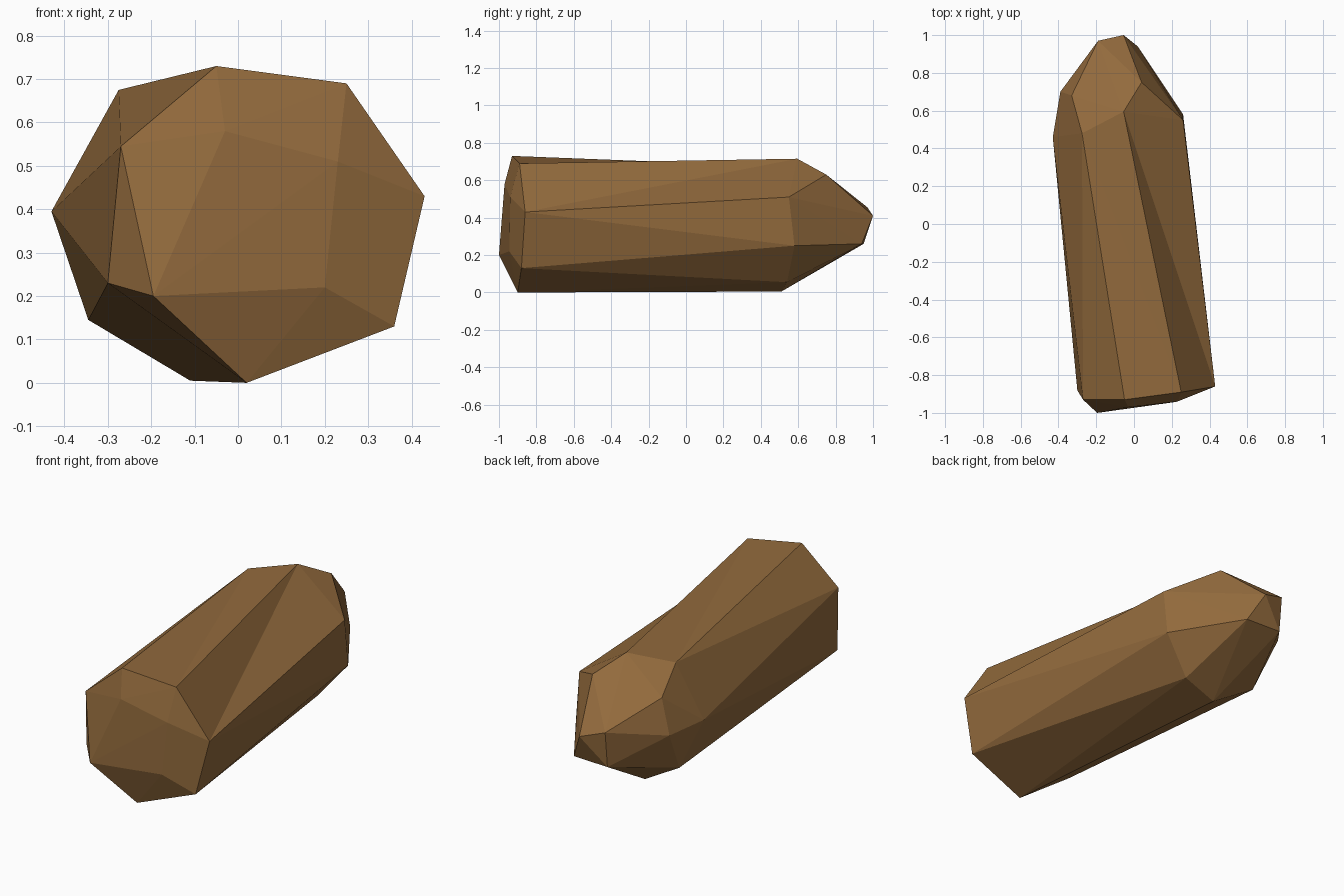
import bpy, bmesh

if "Cube" in bpy.data.objects:
    bpy.data.objects.remove(bpy.data.objects["Cube"])

# Rim of the blunt front end, clockwise from the top
FRONT_RIM = [(-.05, -.93, .73), (.25, -.89, .69), (.43, -.86, .43), (.36, -.88, .13),
             (.02, -.90, 0), (-.30, -.88, .23), (-.27, -.93, .545)]
# Slight bulge on the front face
FRONT_BULGE = [(-.195, -1.0, .20), (-.03, -.97, .58), (.23, -.94, .51), (.20, -.945, .22)]
# Shoulder where the shaft meets the pointed back end
BACK_RIM = [(-.275, .48, .675), (-.055, .595, .715), (.26, .55, .51), (.26, .58, .25),
            (.10, .54, .055), (-.11, .51, .005), (-.345, .55, .145), (-.43, .46, .395)]
# Faceted tip
BACK_TIP = [(-.33, .68, .573), (-.39, .70, .39), (.04, .75, .63), (-.19, .97, .455),
            (-.055, 1.0, .41), (.02, .94, .26), (-.19, .95, .26)]
# Shaft facets: step along the front rim (F) or the back rim (K)
STEPS = "FKFKKFKFKFKKFKF"

bm = bmesh.new()


def add(points):
    return [bm.verts.new(p) for p in points]


def cap(rim, inner, unwanted):
    """Hull one end, then drop its hidden inner side."""
    verts = rim + inner
    bmesh.ops.convex_hull(bm, input=verts)
    faces = {f for v in verts for f in v.link_faces}
    bmesh.ops.recalc_face_normals(bm, faces=list(faces))
    drop = [f for f in faces if unwanted(f)]
    bmesh.ops.delete(bm, geom=drop, context='FACES_ONLY')


front, bulge = add(FRONT_RIM), add(FRONT_BULGE)
back, tip = add(BACK_RIM), add(BACK_TIP)

cap(front, bulge, lambda f: f.normal.y > 0)
cap(back, tip, lambda f: all(v in back for v in f.verts))

# Shaft between the two rims
i = j = 0
for s in STEPS:
    a, b = front[i % 7], back[j % 8]
    if s == "F":
        i += 1
        bm.faces.new((a, front[i % 7], b))
    else:
        j += 1
        bm.faces.new((a, back[j % 8], b))

bmesh.ops.delete(bm, geom=[e for e in bm.edges if not e.link_faces], context='EDGES')
bmesh.ops.recalc_face_normals(bm, faces=bm.faces[:])

mesh = bpy.data.meshes.new("faceted_shard")
bm.to_mesh(mesh)
bm.free()
brown = bpy.data.materials.new("brown")
brown.diffuse_color = (.29, .145, .046, 1)
brown.use_nodes = True
brown.node_tree.nodes["Principled BSDF"].inputs["Base Color"].default_value = brown.diffuse_color
mesh.materials.append(brown)
bpy.context.collection.objects.link(bpy.data.objects.new("faceted_shard", mesh))
